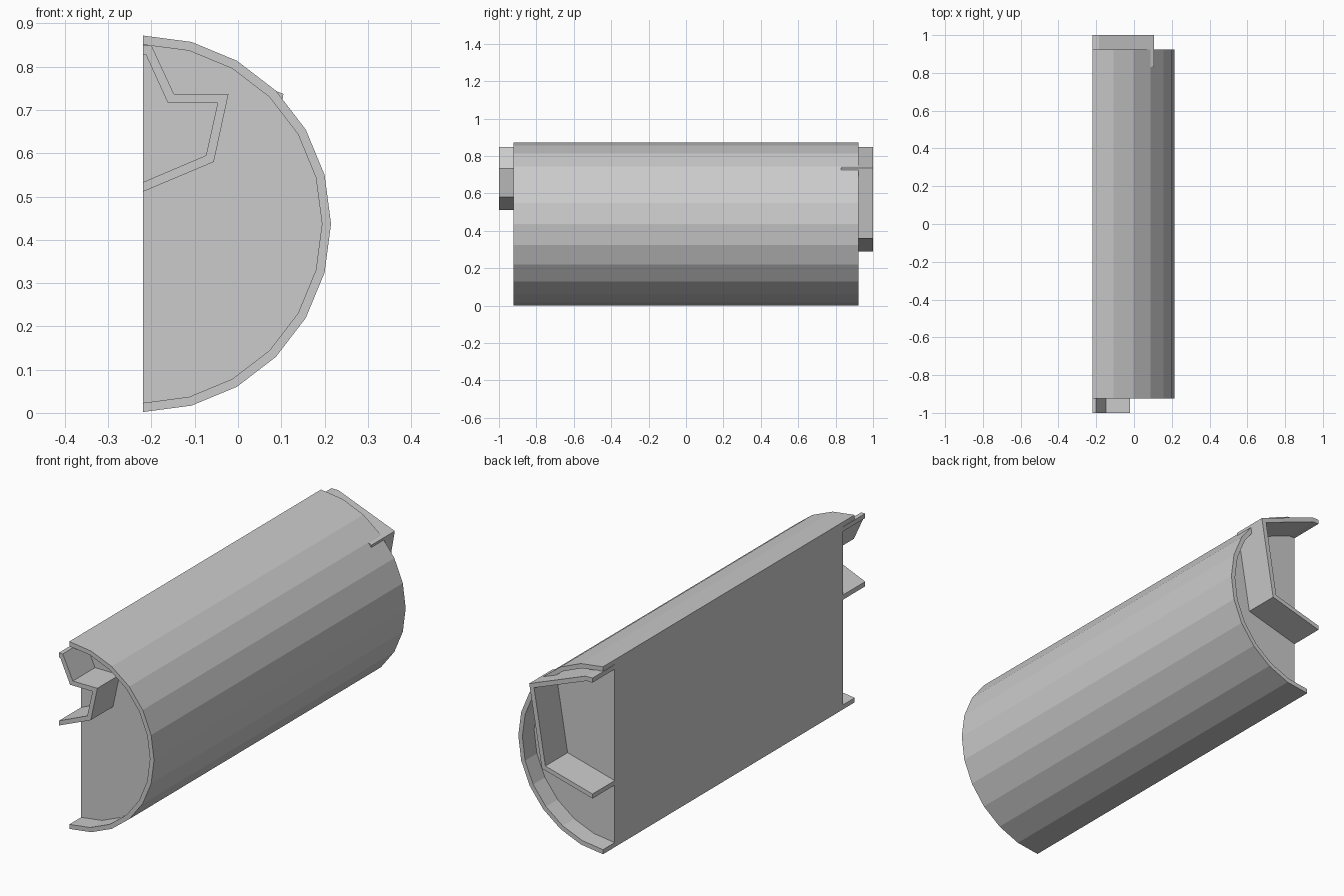
import bpy, bmesh, math

if "Cube" in bpy.data.objects:
    bpy.data.objects.remove(bpy.data.objects["Cube"])

GREY = bpy.data.materials.new("plain grey")
GREY.diffuse_color = (0.6, 0.6, 0.6, 1)
GREY.use_nodes = True
GREY.node_tree.nodes["Principled BSDF"].inputs["Base Color"].default_value = GREY.diffuse_color

CX, CZ = -0.22, 0.437   # axis of the half cylinder


def arc(radius):
    """Half of a 24-sided circle, from top to bottom."""
    return [(CX + radius * math.sin(math.radians(15 * i)),
             CZ + radius * math.cos(math.radians(15 * i))) for i in range(13)]


def prism(name, quads, y0, y1):
    """Extrude an (x, z) outline along y."""
    bm = bmesh.new()
    face = bm.faces.new([bm.verts.new((x, y0, z)) for x, z in quads])
    ext = bmesh.ops.extrude_face_region(bm, geom=[face])
    moved = [v for v in ext["geom"] if isinstance(v, bmesh.types.BMVert)]
    bmesh.ops.translate(bm, verts=moved, vec=(0, y1 - y0, 0))
    bmesh.ops.recalc_face_normals(bm, faces=bm.faces)
    mesh = bpy.data.meshes.new(name)
    bm.to_mesh(mesh)
    bm.free()
    mesh.materials.append(GREY)
    obj = bpy.data.objects.new(name, mesh)
    bpy.context.collection.objects.link(obj)
    return obj


def band(name, outer, inner, y0, y1):
    """A wall between an outer and an inner outline."""
    return prism(name, outer + inner[::-1], y0, y1)


# curved outer shell and the recessed solid core
band("shell", arc(0.435), arc(0.414), -0.923, 0.923)
prism("core", arc(0.414), -0.837, 0.837)

# half star rim at the front
band("star_rim",
     [(CX, 0.849), (-0.2, 0.849), (-0.148, 0.737), (-0.022, 0.737),
      (-0.056, 0.58), (CX, 0.511)],
     [(CX, 0.828), (-0.213, 0.828), (-0.162, 0.716), (-0.047, 0.716),
      (-0.074, 0.595), (CX, 0.533)], -1, -0.83)

# half pentagon rim at the back, its corner pokes through the shell
band("pentagon_rim",
     [(CX, 0.849), (-0.185, 0.849), (0.105, 0.737), (0.04, 0.36), (CX, 0.29)],
     [(CX, 0.828), (-0.19, 0.828), (0.08, 0.724), (0.022, 0.376), (CX, 0.311)],
     0.83, 1)
